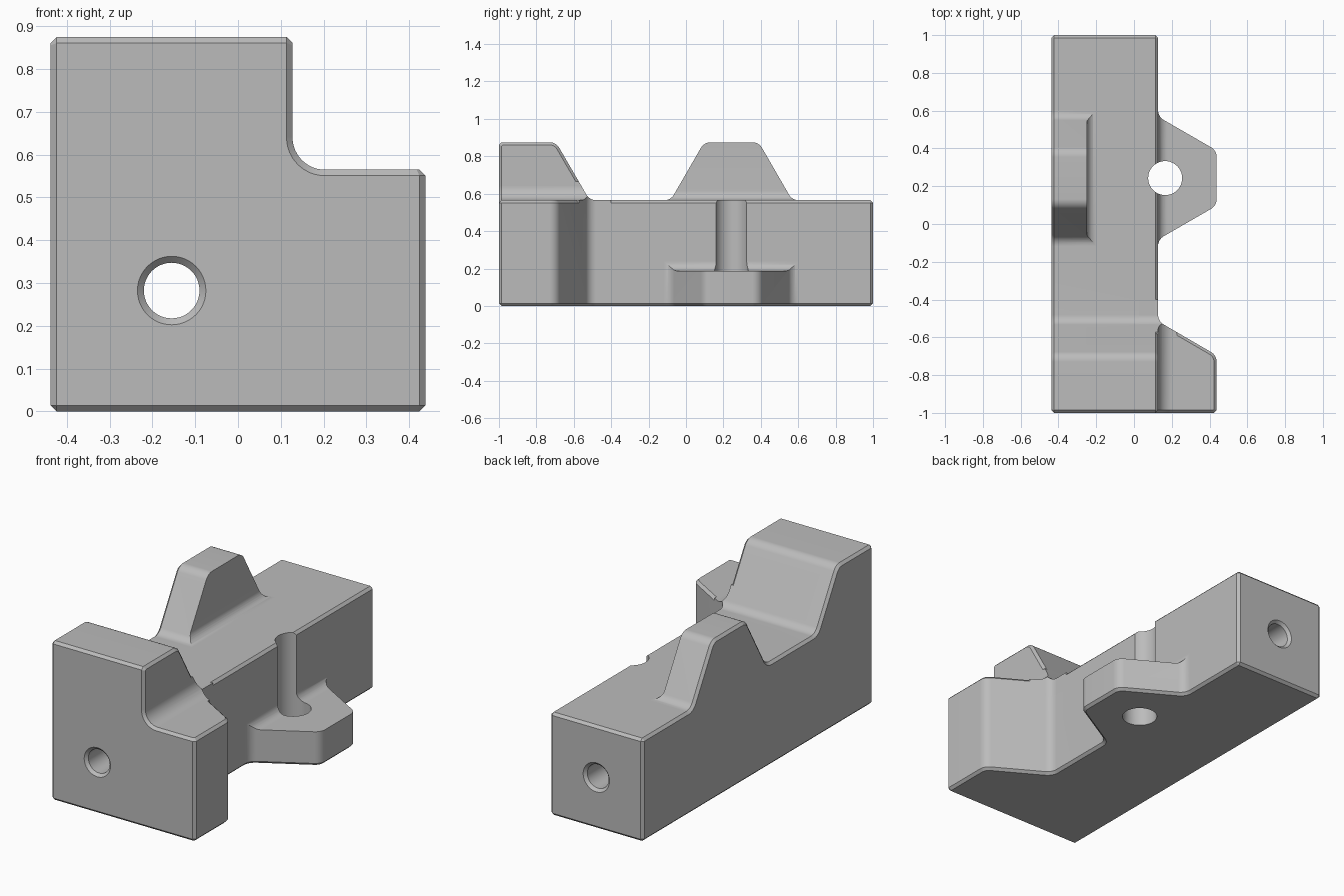
import bpy
import bmesh
import math
from mathutils import Vector

if "Cube" in bpy.data.objects:
    bpy.data.objects.remove(bpy.data.objects["Cube"])

SIZE = 0.875          # full width and height
BAR = 0.565           # width and height of the long bar
TAB = 0.188           # thickness of the two locating tabs
CH = 0.014            # edge chamfer
TAB_Y = 0.243         # centre of the tabs along the bar
HALF = SIZE / 2

grey = bpy.data.materials.new("plain grey")
grey.use_nodes = True
grey.diffuse_color = (0.5, 0.5, 0.5, 1)
grey.node_tree.nodes["Principled BSDF"].inputs["Base Color"].default_value = grey.diffuse_color


# Placements of (a, b, w): profile a, b and extrusion distance w
def across(a, b, w):
    return (w - HALF, a, b)


def upward(a, b, w):
    return (b - HALF, a, w)


def along(a, b, w):
    return (a - HALF, w, b)


def outline(corners):
    """Polygon from (a, b, radius) corners; a chamfer-sized radius gives a flat cut."""
    pts = []
    for i, (a, b, r) in enumerate(corners):
        p = Vector((a, b))
        if not r:
            pts.append(p)
            continue
        d1 = (Vector(corners[i - 1][:2]) - p).normalized()
        d2 = (Vector(corners[(i + 1) % len(corners)][:2]) - p).normalized()
        half = d1.angle(d2) / 2
        centre = p + (d1 + d2).normalized() * r / math.sin(half)
        v1 = p + d1 * r / math.tan(half) - centre
        v2 = p + d2 * r / math.tan(half) - centre
        n = 1 if r == CH else 10
        pts += [centre + v1.lerp(v2, k / n).normalized() * r for k in range(n + 1)]
    area = sum(p.cross(q) for p, q in zip(pts, pts[1:] + pts[:1]))
    return pts if area > 0 else pts[::-1]


def inset(pts, c):
    res = []
    for i, p in enumerate(pts):
        e1 = (p - pts[i - 1]).normalized()
        e2 = (pts[(i + 1) % len(pts)] - p).normalized()
        n1, n2 = Vector((-e1.y, e1.x)), Vector((-e2.y, e2.x))
        res.append(p + (n1 + n2) * c / (1 + n1.dot(n2)))
    return res


def loft(name, levels, place):
    bm = bmesh.new()
    rings = [[bm.verts.new(place(p.x, p.y, w)) for p in pts] for w, pts in levels]
    n = len(rings[0])
    bm.faces.new(rings[0])
    bm.faces.new(rings[-1])
    for low, high in zip(rings, rings[1:]):
        for i in range(n):
            j = (i + 1) % n
            bm.faces.new((low[i], low[j], high[j], high[i]))
    bmesh.ops.recalc_face_normals(bm, faces=bm.faces)
    mesh = bpy.data.meshes.new(name)
    bm.to_mesh(mesh)
    bm.free()
    mesh.materials.append(grey)
    ob = bpy.data.objects.new(name, mesh)
    bpy.context.collection.objects.link(ob)
    return ob


def prism(name, corners, w0, w1, place, c0=0, c1=0):
    """Extruded profile with optional chamfers at its start and end."""
    pts = outline(corners)
    levels = [(w0, inset(pts, c0))]
    if c0:
        levels.append((w0 + c0, pts))
    if c1:
        levels.append((w1 - c1, pts))
    levels.append((w1, inset(pts, c1)))
    return loft(name, levels, place)


def combine(target, other, operation):
    mod = target.modifiers.new("combine", "BOOLEAN")
    mod.operation = operation
    mod.solver = "EXACT"
    mod.object = other
    bpy.context.view_layer.objects.active = target
    bpy.ops.object.modifier_apply(modifier=mod.name)
    bpy.data.objects.remove(other)


def ramp(front, back, c):
    """Bar with the raised sloping head at its front end."""
    return [(front, 0, c), (back, 0, c), (back, BAR, c),
            (-0.515, BAR, 0.06), (-0.695, SIZE, 0.06), (front, SIZE, c)]


# Head and bar: the same ramp profile once upright, once lying on its side
body = prism("fixture_body", ramp(-1, 1, CH), 0, BAR, across, CH, CH)
side_head = prism("side_head", ramp(-1, 1, CH), 0, BAR, upward, CH, CH)
combine(body, side_head, "UNION")

# Rounded inner corner of the head
reach = BAR + 0.1
fillet = prism("head_fillet", [
    (BAR - 0.1, BAR - 0.1, 0), (reach, BAR - 0.1, 0), (reach, BAR, 0),
    (BAR, BAR, 0.075), (BAR, reach, 0), (BAR - 0.1, reach, 0)], -1, -0.4, along, CH)
for place in (across, upward):
    trim = prism("fillet_trim", ramp(-1.2, 1.2, 0), -0.1, SIZE + 0.1, place)
    combine(fillet, trim, "INTERSECT")
combine(body, fillet, "UNION")

# Tapered locating tabs: one on top, one on the side
tab = [(TAB_Y - 0.55, 0.4, 0), (TAB_Y - 0.55, BAR, 0), (TAB_Y - 0.325, BAR, 0.06),
       (TAB_Y - 0.146, SIZE, 0.06), (TAB_Y + 0.146, SIZE, 0.06),
       (TAB_Y + 0.325, BAR, 0.06), (TAB_Y + 0.55, BAR, 0), (TAB_Y + 0.55, 0.4, 0)]
root = [(-0.2, 0.3, 0), (0.5, 0.3, 0), (0.5, BAR, 0), (TAB, BAR, 0.05),
        (TAB, 1, 0), (-0.2, 1, 0)]
swapped_root = [(b, a, r) for a, b, r in root]
for name, place, section in (("top_tab", across, root), ("side_tab", upward, swapped_root)):
    part = prism(name, tab, 0, 0.4, place, CH)
    combine(part, prism("tab_root", section, -0.6, 1.1, along), "INTERSECT")
    combine(body, part, "UNION")


# Bores
def circle(a, b, r, n=48):
    return [Vector((a + r * math.cos(math.tau * k / n), b + r * math.sin(math.tau * k / n)))
            for k in range(n)]


upright = circle(TAB_Y, 0.165 + HALF, 0.09)
combine(body, loft("upright_bore", [(-0.1, upright), (1, upright)], upward), "DIFFERENCE")
mid = BAR / 2
wide, narrow = circle(mid, mid, 0.1), circle(mid, mid, 0.065)
long_bore = loft("long_bore", [(-1.02, wide), (-0.985, narrow), (0.985, narrow), (1.02, wide)], along)
combine(body, long_bore, "DIFFERENCE")

# Smooth fillets and bores, crisp chamfers
bpy.ops.object.select_all(action="DESELECT")
body.select_set(True)
bpy.context.view_layer.objects.active = body
bpy.ops.object.shade_smooth_by_angle(angle=math.radians(25))
